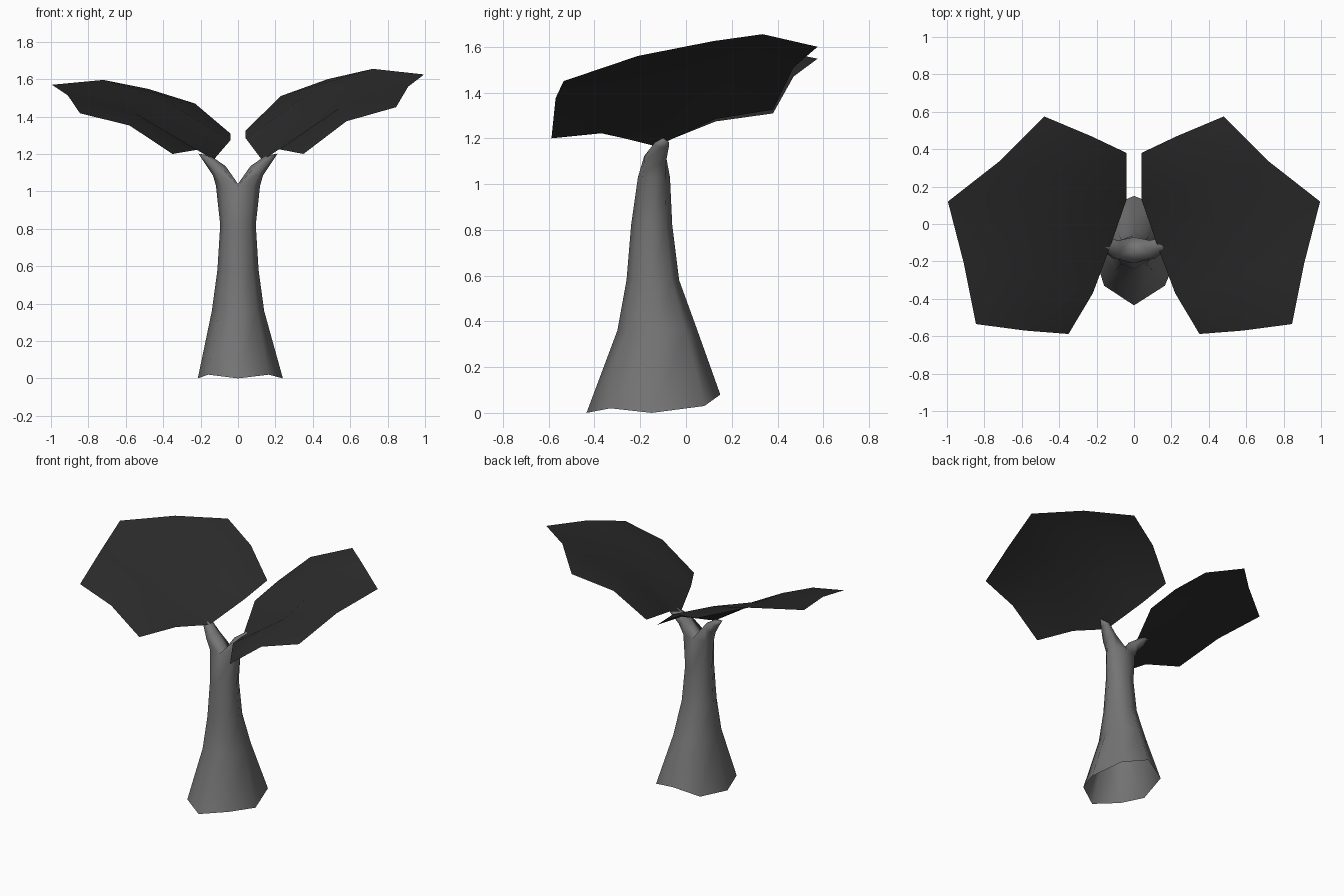
import bpy, bmesh, math
from mathutils import Vector

if "Cube" in bpy.data.objects:
    bpy.data.objects.remove(bpy.data.objects["Cube"])


def material(name, v):
    m = bpy.data.materials.new(name)
    m.diffuse_color = (v, v, v, 1)
    m.use_nodes = True
    m.node_tree.nodes["Principled BSDF"].inputs["Base Color"].default_value = m.diffuse_color
    return m


def finish(bm, name, mat):
    bmesh.ops.recalc_face_normals(bm, faces=bm.faces)
    me = bpy.data.meshes.new(name)
    bm.to_mesh(me)
    bm.free()
    for p in me.polygons:
        p.use_smooth = True
    me.materials.append(mat)
    ob = bpy.data.objects.new(name, me)
    bpy.context.collection.objects.link(ob)
    return ob


def bridge(bm, a, b):
    n = len(a)
    for i in range(n):
        bm.faces.new((a[i], a[(i + 1) % n], b[(i + 1) % n], b[i]))


bark = material("grey bark", 0.175)
foliage = material("dark leaf", 0.025)

# Trunk: open eight-sided tube with a ragged foot
bm = bmesh.new()
foot = [(0, -.435, 0), (.165, -.33, .02), (.24, -.15, 0), (.175, .08, .03),
        (0, .15, .08), (-.165, .08, .03), (-.215, -.15, 0), (-.16, -.33, .02)]
prev = [bm.verts.new(p) for p in foot]
# z, half width in x, front y, back y
for z, hx, y0, y1 in [(.36, .14, -.30, .05), (.58, .11, -.26, -.03),
                      (.82, .095, -.24, -.06), (1.03, .118, -.21, -.07)]:
    ring = []
    for i in range(8):
        a = i * math.pi / 4
        ring.append(bm.verts.new((hx * math.sin(a),
                                  (y0 + y1) / 2 - (y1 - y0) / 2 * math.cos(a), z)))
    bridge(bm, prev, ring)
    prev = ring

# Fork: each half of the top ring plus a crotch point grows into a branch
crotch = bm.verts.new((0, -.14, 1.04))
for side in (1, -1):
    loop = [prev[(side * i) % 8] for i in range(5)] + [crotch]
    for c, ru, ry in [((.10, -.135, 1.11), .042, .055), ((.165, -.105, 1.175), .024, .036)]:
        ring = []
        for k in range(6):
            a = math.radians(240 + 60 * k)
            u = ru * math.cos(a)
            ring.append(bm.verts.new((side * (c[0] + .8 * u),
                                      c[1] + ry * math.sin(a), c[2] - .6 * u)))
        bridge(bm, loop, ring)
        loop = ring
    tip = bm.verts.new((side * .212, -.1, 1.202))
    for k in range(6):
        bm.faces.new((loop[k], loop[(k + 1) % 6], tip))
finish(bm, "trunk", bark)

# Leaves: curved sheets, rows run back to front as inner, middle, outer points
rows = [[(.04, .38, 1.325), (.23, .47, 1.51), (.48, .575, 1.60)],
        [(.04, .13, 1.285), (.38, .24, 1.52), (.72, .335, 1.655)],
        [(.13, -.13, 1.165), (.54, -.02, 1.49), (.995, .12, 1.625)],
        [(.22, -.37, 1.225), (.55, -.28, 1.45), (.91, -.21, 1.56)],
        [(.35, -.588, 1.20), (.58, -.57, 1.375), (.845, -.535, 1.45)]]
for side, name, lift in ((1, "right_leaf", 1.0), (-1, "left_leaf", .87)):
    bm = bmesh.new()
    g = [[bm.verts.new((side * x, y, 1.2 + lift * (z - 1.2))) for x, y, z in r] for r in rows]
    for i in range(4):
        for j in range(2):
            bm.faces.new((g[i][j], g[i + 1][j], g[i + 1][j + 1], g[i][j + 1]))
    leaf = finish(bm, name, foliage)
    # keep the upper side as the outside
    if sum((p.normal for p in leaf.data.polygons), Vector()).z < 0:
        leaf.data.flip_normals()
